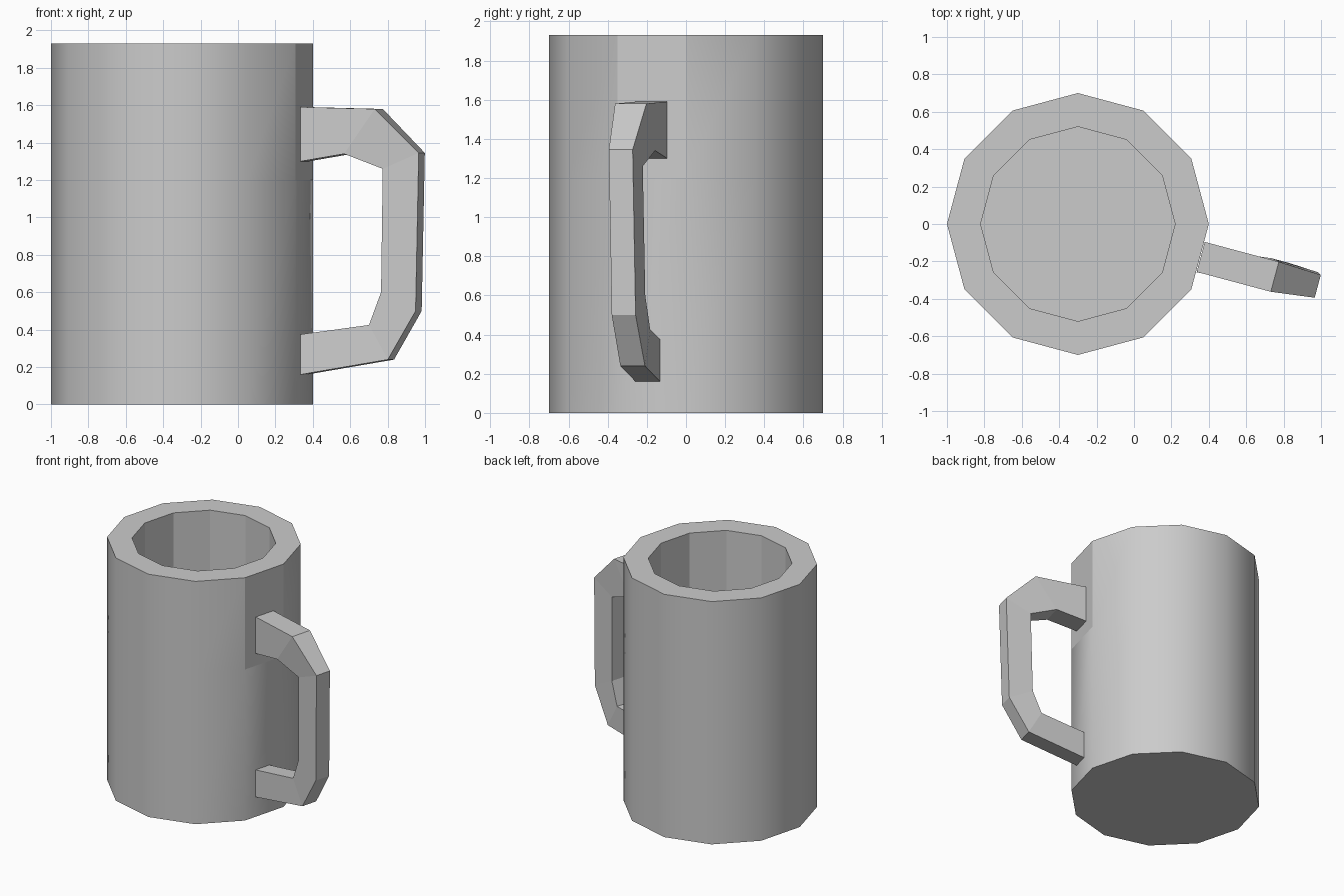
import bpy, bmesh, math
from mathutils import Vector

if "Cube" in bpy.data.objects:
    bpy.data.objects.remove(bpy.data.objects["Cube"])

SIDES = 12
CENTRE = Vector((-0.3, 0, 0))

grey = bpy.data.materials.new("plain grey")
grey.use_nodes = True
grey.diffuse_color = (0.6, 0.6, 0.6, 1)
grey.node_tree.nodes["Principled BSDF"].inputs["Base Color"].default_value = grey.diffuse_color


def finish(bm, name):
    bmesh.ops.recalc_face_normals(bm, faces=bm.faces)
    mesh = bpy.data.meshes.new(name)
    bm.to_mesh(mesh)
    bm.free()
    mesh.materials.append(grey)
    obj = bpy.data.objects.new(name, mesh)
    bpy.context.collection.objects.link(obj)
    return obj


def loft(bm, rings):
    """Skin a list of vertex rings and cap both ends."""
    n = len(rings[0])
    for a, b in zip(rings, rings[1:]):
        for i in range(n):
            j = (i + 1) % n
            bm.faces.new((a[i], a[j], b[j], b[i]))
    bm.faces.new(rings[0])
    bm.faces.new(rings[-1])


# Mug body: outer wall, rim, inner wall and floor as (radius, height) rings
bm = bmesh.new()
profile = [(0.7, 0), (0.7, 1.2), (0.7, 1.93), (0.52, 1.93), (0.52, 0.2)]
rings = []
for r, z in profile:
    angles = [math.tau * i / SIDES for i in range(SIDES)]
    rings.append([bm.verts.new(CENTRE + Vector((r * math.cos(a), r * math.sin(a), z)))
                  for a in angles])
loft(bm, rings)
body = finish(bm, "mug_body")

# Smooth outer wall; flat inner wall and flat panel above the handle
bpy.context.view_layer.objects.active = body
body.select_set(True)
bpy.ops.object.shade_smooth_by_angle(angle=math.radians(40))
body.select_set(False)
panel_dir = Vector((math.cos(math.radians(-15)), math.sin(math.radians(-15)), 0))
for face in body.data.polygons:
    offset = face.center - CENTRE
    inner = offset.xy.length < 0.6
    panel = face.normal.dot(panel_dir) > 0.99 and offset.z > 1.2
    if inner or panel or abs(face.normal.z) > 0.5:
        face.use_smooth = False

# Handle: (outer reach, outer z, inner reach, inner z, side shift, half width)
side_dir = Vector((-panel_dir.y, panel_dir.x, 0))
sections = [
    (0.68, 1.59, 0.68, 1.30, 0.00, 0.083),
    (1.09, 1.58, 0.92, 1.34, 0.00, 0.083),
    (1.325, 1.345, 1.126, 1.26, 0.01, 0.063),
    (1.305, 0.50, 1.114, 0.60, 0.02, 0.063),
    (1.15, 0.24, 1.046, 0.425, 0.026, 0.065),
    (0.68, 0.16, 0.68, 0.375, -0.02, 0.065),
]
bm = bmesh.new()
rings = []
for out_d, out_z, in_d, in_z, shift, half in sections:
    ring = []
    for d, z, s in ((out_d, out_z, -half), (out_d, out_z, half),
                    (in_d, in_z, half), (in_d, in_z, -half)):
        ring.append(bm.verts.new(CENTRE + panel_dir * d + side_dir * (shift + s)
                                 + Vector((0, 0, z))))
    rings.append(ring)
loft(bm, rings)
finish(bm, "mug_handle")
